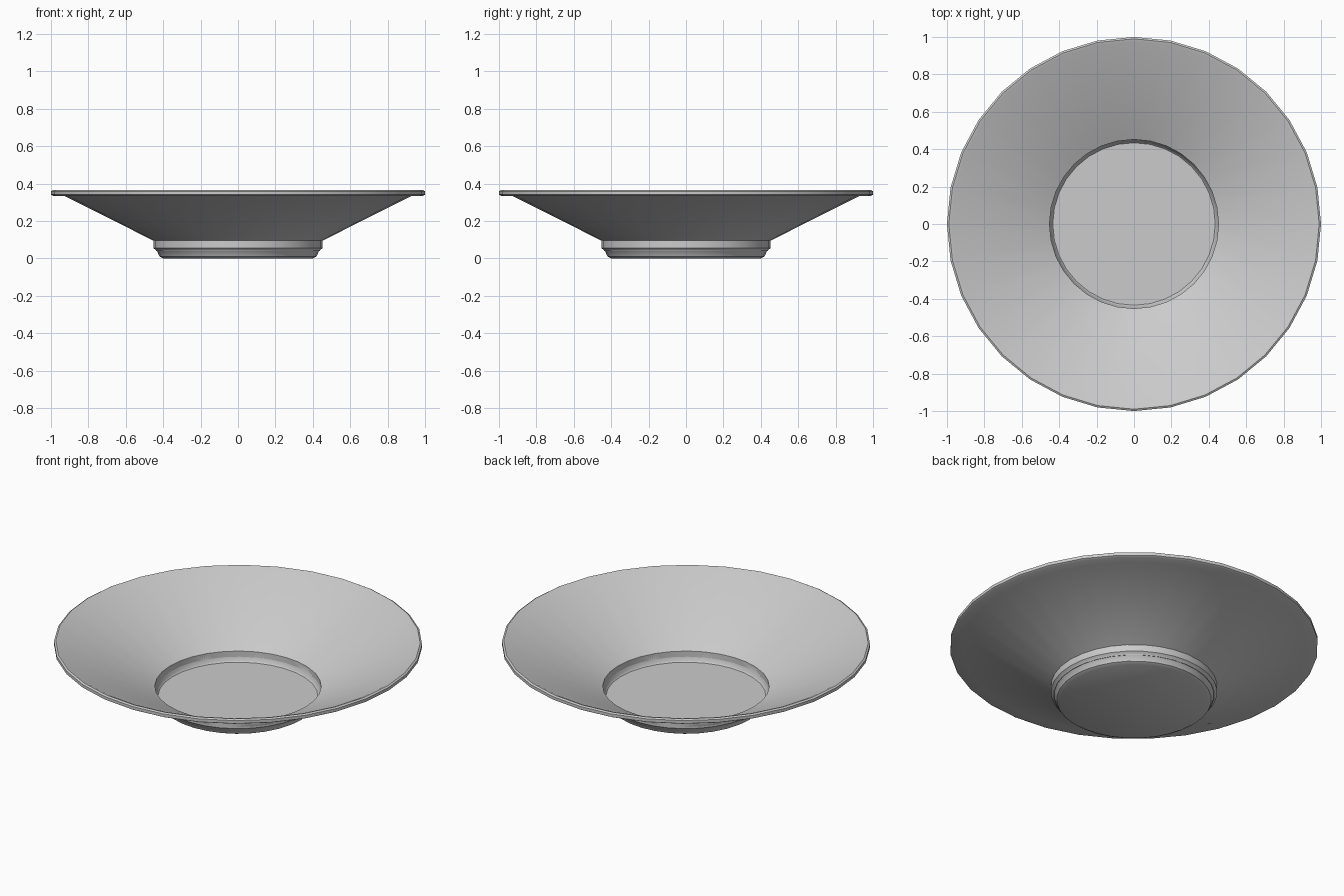
import bpy, bmesh
from math import pi, cos, sin, radians

if "Cube" in bpy.data.objects:
    bpy.data.objects.remove(bpy.data.objects["Cube"])

SIDES = 32

# Closed half profile (radius, height): underside, foot, flared wall, rim, inside, floor
profile = [
    (0, 0.005), (0.40, 0.005), (0.42, 0.015), (0.432, 0.043), (0.452, 0.06),
    (0.452, 0.10), (0.93, 0.34), (0.99, 0.34), (1.0, 0.346), (1.0, 0.364),
    (0.99, 0.37), (0.975, 0.366), (0.452, 0.104), (0.452, 0.07), (0.437, 0.045), (0, 0.045),
]


def lathe(name, points):
    bm = bmesh.new()
    rings = []
    for r, z in points:
        if r == 0:
            rings.append([bm.verts.new((0, 0, z))] * SIDES)
        else:
            rings.append([bm.verts.new((r * cos(2 * pi * i / SIDES),
                                        r * sin(2 * pi * i / SIDES), z))
                          for i in range(SIDES)])
    for a, b in zip(rings, rings[1:]):
        for i in range(SIDES):
            j = (i + 1) % SIDES
            corners = list(dict.fromkeys((a[i], a[j], b[j], b[i])))
            bm.faces.new(corners)
    bmesh.ops.recalc_face_normals(bm, faces=bm.faces)
    # Foot stands on the ground
    bmesh.ops.translate(bm, verts=bm.verts, vec=(0, 0, -0.005))
    mesh = bpy.data.meshes.new(name)
    bm.to_mesh(mesh)
    bm.free()
    obj = bpy.data.objects.new(name, mesh)
    bpy.context.collection.objects.link(obj)
    return obj


# Shallow dish with foot and rolled rim
dish = lathe("dish", profile)
bpy.context.view_layer.objects.active = dish
dish.select_set(True)
bpy.ops.object.shade_smooth_by_angle(angle=radians(40))
